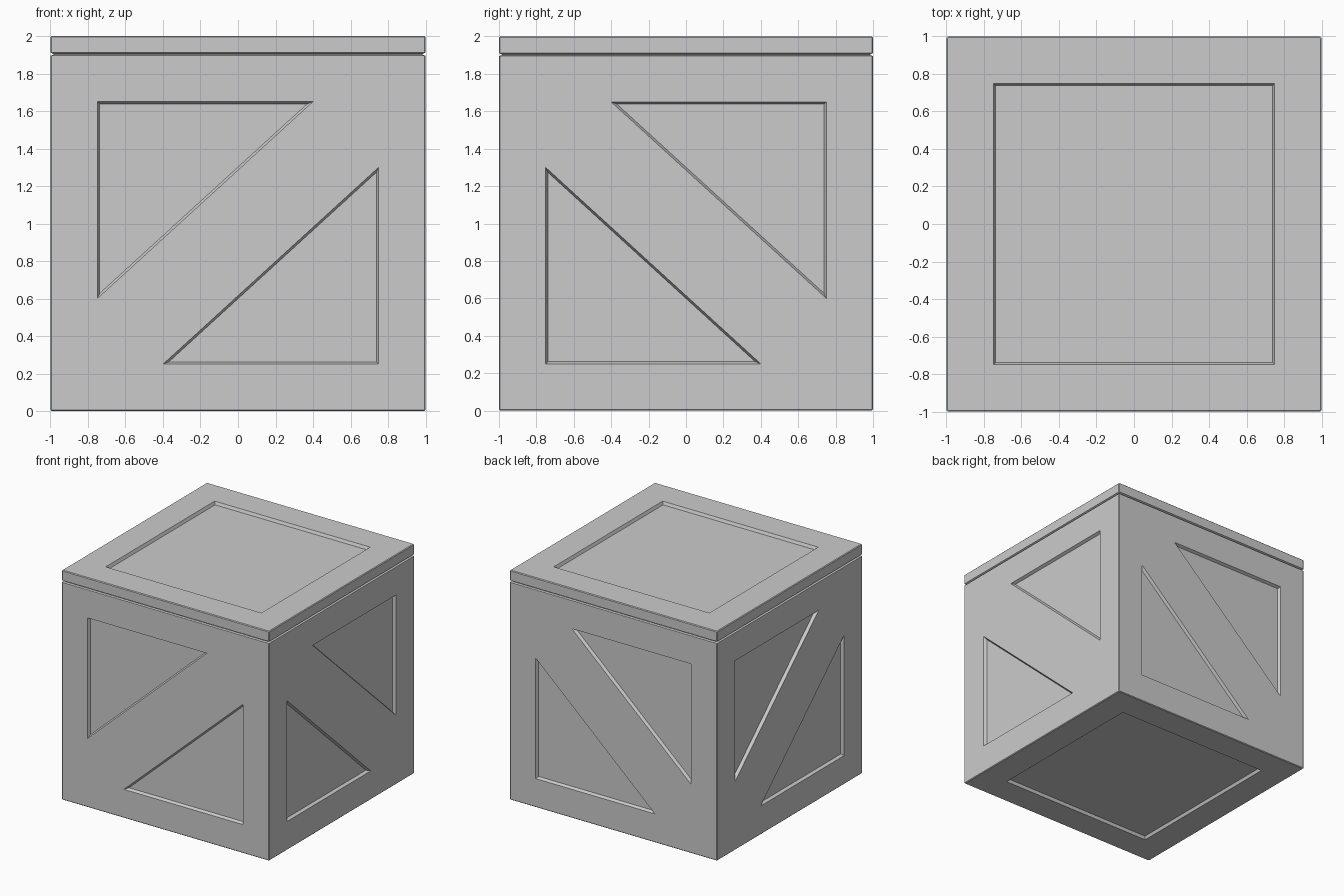
import bpy, bmesh, math
from mathutils import Matrix, Vector

if "Cube" in bpy.data.objects:
    bpy.data.objects.remove(bpy.data.objects["Cube"])

BEVEL, DEPTH, TAPER = 0.006, 0.025, 0.012


def loft(bm, rings):
    """Closed solid through a stack of equal-length point rings."""
    vs = [[bm.verts.new(p) for p in ring] for ring in rings]
    n = len(vs[0])
    for a, b in zip(vs, vs[1:]):
        for i in range(n):
            j = (i + 1) % n
            bm.faces.new((a[i], a[j], b[j], b[i]))
    bm.faces.new(vs[0][::-1])
    bm.faces.new(vs[-1])


def finish(name, bm):
    bmesh.ops.recalc_face_normals(bm, faces=bm.faces[:])
    me = bpy.data.meshes.new(name)
    bm.to_mesh(me)
    bm.free()
    ob = bpy.data.objects.new(name, me)
    bpy.context.collection.objects.link(ob)
    return ob


def square_ring(h, z, c=BEVEL):
    """Square outline with chamfered corners."""
    pts = []
    for k in range(4):
        rot = Matrix.Rotation(k * math.pi / 2, 3, 'Z')
        pts += [rot @ Vector((h, h - c, z)), rot @ Vector((h - c, h, z))]
    return pts


def recess(bm, pts, centre, radius, place):
    """Tapered cutter: outline lies on the face, the floor is inset."""
    s = 1 - TAPER / radius
    c = Vector(centre)
    flat = [Vector(p) for p in pts]
    inner = [c + (p - c) * s for p in flat]
    loft(bm, [[place @ Vector((p.x, p.y, d)) for p in ring]
              for ring, d in ((flat, 0.05), (flat, 0), (inner, -DEPTH))])


# Crate: body, lid seam groove and lid as one lofted profile
bm = bmesh.new()
profile = [(1 - BEVEL, 0), (1, BEVEL), (1, 1.895), (0.985, 1.9),
           (0.985, 1.905), (1, 1.912), (1, 2 - BEVEL), (1 - BEVEL, 2)]
loft(bm, [square_ring(h, z) for h, z in profile])
crate = finish("crate", bm)

# Panel recesses
cut = bmesh.new()
a, b = 1.15, 1.05
r = (a + b - math.hypot(a, b)) / 2
for k in range(4):
    # local x runs right, y runs up, z points out of the side
    place = (Matrix.Rotation(k * math.pi / 2, 4, 'Z')
             @ Matrix.Translation((0, -1, 0.95))
             @ Matrix.Rotation(math.pi / 2, 4, 'X'))
    m = 1 if k % 2 == 0 else -1     # right and left sides
    if k == 2:
        m = -1                      # back mirrors the front
    if k == 3:
        m = 1                       # left mirrors the right
    for s in (1, -1):
        x, y = -0.75 * m * s, 0.7 * s
        dx, dy = m * s, -s
        recess(cut, [(x, y), (x + a * dx, y), (x, y + b * dy)],
               (x + r * dx, y + r * dy), r, place)

# Top and bottom square recesses
sq = [(-0.75, -0.75), (0.75, -0.75), (0.75, 0.75), (-0.75, 0.75)]
recess(cut, sq, (0, 0), 0.75, Matrix.Translation((0, 0, 2)))
recess(cut, sq, (0, 0), 0.75, Matrix.Rotation(math.pi, 4, 'X'))
cutter = finish("panel_cutter", cut)
cutter.hide_render = True
cutter.hide_set(True)

mod = crate.modifiers.new("panels", 'BOOLEAN')
mod.operation = 'DIFFERENCE'
mod.solver = 'EXACT'
mod.object = cutter
